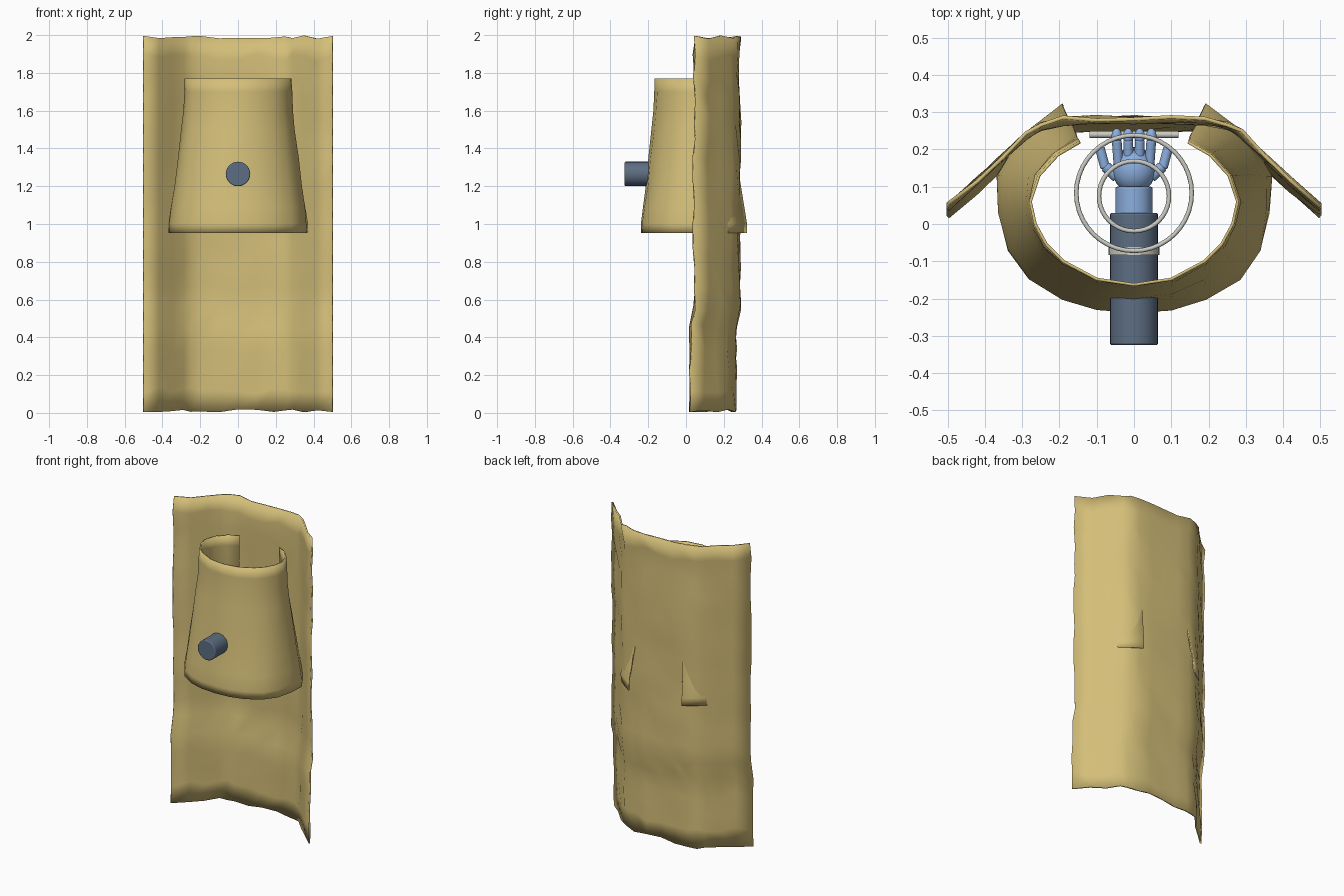
import bpy, bmesh, math, random
from mathutils import Vector

random.seed(4)
if "Cube" in bpy.data.objects:
    bpy.data.objects.remove(bpy.data.objects["Cube"])


def material(name, rgb):
    m = bpy.data.materials.new(name)
    m.use_nodes = True
    m.diffuse_color = (*rgb, 1)
    m.node_tree.nodes["Principled BSDF"].inputs["Base Color"].default_value = (*rgb, 1)
    return m


TAN = material("tan hide", (0.66, 0.52, 0.19))
SLATE = material("slate sleeve", (0.11, 0.155, 0.225))
BLUE = material("blue glove", (0.26, 0.42, 0.72))
GREY = material("pale grey metal", (0.6, 0.6, 0.56))
ARM_Z = 1.265


def finish(ob, name, mat, angle=50):
    ob.name = name
    ob.data.materials.append(mat)
    bpy.ops.object.select_all(action="DESELECT")
    bpy.context.view_layer.objects.active = ob
    ob.select_set(True)
    bpy.ops.object.shade_smooth_by_angle(angle=math.radians(angle))
    return ob


def sheet(name, rows, thickness):
    """Thin skin through equally long rows of points."""
    bm = bmesh.new()
    grid = [[bm.verts.new(p) for p in row] for row in rows]
    for a, b in zip(grid, grid[1:]):
        for i in range(len(a) - 1):
            bm.faces.new((a[i], a[i + 1], b[i + 1], b[i]))
    mesh = bpy.data.meshes.new(name)
    bm.to_mesh(mesh)
    bm.free()
    ob = bpy.data.objects.new(name, mesh)
    bpy.context.collection.objects.link(ob)
    mod = ob.modifiers.new("thickness", "SOLIDIFY")
    mod.thickness, mod.offset = thickness, 0
    return finish(ob, name, TAN, 65)


def mirrored(half):
    return [(-x, y) for x, y in reversed(half[1:])] + half


def lerp(a, b, t):
    return a + (b - a) * t


def rod(name, start, end, radius, mat, bevel=0.0):
    a, b = Vector(start), Vector(end)
    bpy.ops.mesh.primitive_cylinder_add(vertices=24, radius=radius, depth=(b - a).length, location=(a + b) / 2)
    ob = bpy.context.object
    ob.rotation_euler = (b - a).to_track_quat("Z", "Y").to_euler()
    if bevel:
        mod = ob.modifiers.new("bevel", "BEVEL")
        mod.width, mod.segments = bevel, 3
    return finish(ob, name, mat)


def ball(name, centre, size, mat):
    bpy.ops.mesh.primitive_uv_sphere_add(segments=20, ring_count=12, radius=1, location=centre)
    bpy.context.object.scale = size
    return finish(bpy.context.object, name, mat)


def ring(name, centre, radius, tube, mat, tilt=0):
    bpy.ops.mesh.primitive_torus_add(major_segments=40, minor_segments=10, major_radius=radius,
                                     minor_radius=tube, location=centre, rotation=(tilt, 0, 0))
    return finish(bpy.context.object, name, mat)


# Tall back sheet: flat middle, swept-forward wings, wavy surface
back_half = [(0, 0.28), (0.1, 0.28), (0.19, 0.275), (0.25, 0.262), (0.29, 0.237),
             (0.35, 0.18), (0.42, 0.115), (0.5, 0.045)]
rows = []
count = 18
for r in range(count + 1):
    z = lerp(0.012, 1.99, r / count)
    shift = -0.022 if z < 0.5 else 0.0
    if z > 1.95:
        shift = 0.006
    edge = r in (0, count)
    row = []
    for x, y in mirrored(back_half):
        jitter = random.uniform(-0.008, 0.008)
        dz = random.uniform(-0.01, 0.008) if edge else random.uniform(-0.02, 0.02)
        row.append((x, y + shift + jitter, z + dz))
    rows.append(row)
sheet("back_sheet", rows, 0.01)

# Flared front shell, open at the back, lower ends piercing the sheet
low_half = [(0, -0.233), (0.1, -0.226), (0.19, -0.2), (0.28, -0.145), (0.335, -0.07),
            (0.36, 0.03), (0.365, 0.13), (0.3, 0.235), (0.19, 0.32)]
top_half = [(0, -0.163), (0.1, -0.148), (0.19, -0.1), (0.235, -0.055), (0.265, 0.0),
            (0.278, 0.06), (0.255, 0.13), (0.205, 0.185), (0.145, 0.22)]
flare = [(0.952, 0), (1.0, 0.0), (1.09, 0.14), (1.2, 0.33), (1.35, 0.55), (1.5, 0.78),
         (1.6, 0.9), (1.7, 0.96), (1.77, 1)]
rows = []
for z, t in flare:
    wave = 0 if z in (0.952, 1.77) else 0.003
    rows.append([(lerp(a[0], b[0], t) + random.uniform(-wave, wave),
                  lerp(a[1], b[1], t) + random.uniform(-wave, wave), z)
                 for a, b in zip(mirrored(low_half), mirrored(top_half))])
sheet("front_shell", rows, 0.008)

# Sleeve passing through the shell, with a metal collar
rod("sleeve", (0, -0.325, ARM_Z), (0, 0.03, ARM_Z), 0.065, SLATE, 0.006)
rod("sleeve_collar", (0, -0.083, ARM_Z), (0, -0.062, ARM_Z), 0.069, GREY)

# Gloved hand reaching for the sheet
rod("wrist", (0, 0.02, ARM_Z), (0, 0.1, ARM_Z), 0.05, BLUE, 0.005)
ball("palm", (0, 0.145, ARM_Z), (0.058, 0.062, 0.05), BLUE)
for i in range(4):
    x = (i - 1.5) * 0.031
    rod(f"finger_{i + 1}", (x * 0.9, 0.16, ARM_Z + 0.02), (x, 0.225, ARM_Z + 0.03), 0.013, BLUE, 0.004)
    ball(f"fingertip_{i + 1}", (x, 0.235, ARM_Z + 0.028), (0.014, 0.022, 0.014), BLUE)
for side, s in (("left", 1), ("right", -1)):
    rod(f"{side}_thumb_base", (s * 0.045, 0.125, ARM_Z), (s * 0.077, 0.155, ARM_Z), 0.015, BLUE, 0.004)
    rod(f"{side}_thumb_tip", (s * 0.077, 0.15, ARM_Z), (s * 0.092, 0.205, ARM_Z), 0.013, BLUE, 0.004)

# Grip bar and hoops inside the shell
rod("grip_bar", (-0.12, 0.24, ARM_Z), (0.12, 0.24, ARM_Z), 0.009, GREY)
ring("large_hoop", (0, 0.083, 1.42), 0.155, 0.006, GREY)
ring("small_hoop", (0, 0.075, 1.37), 0.094, 0.006, GREY)
